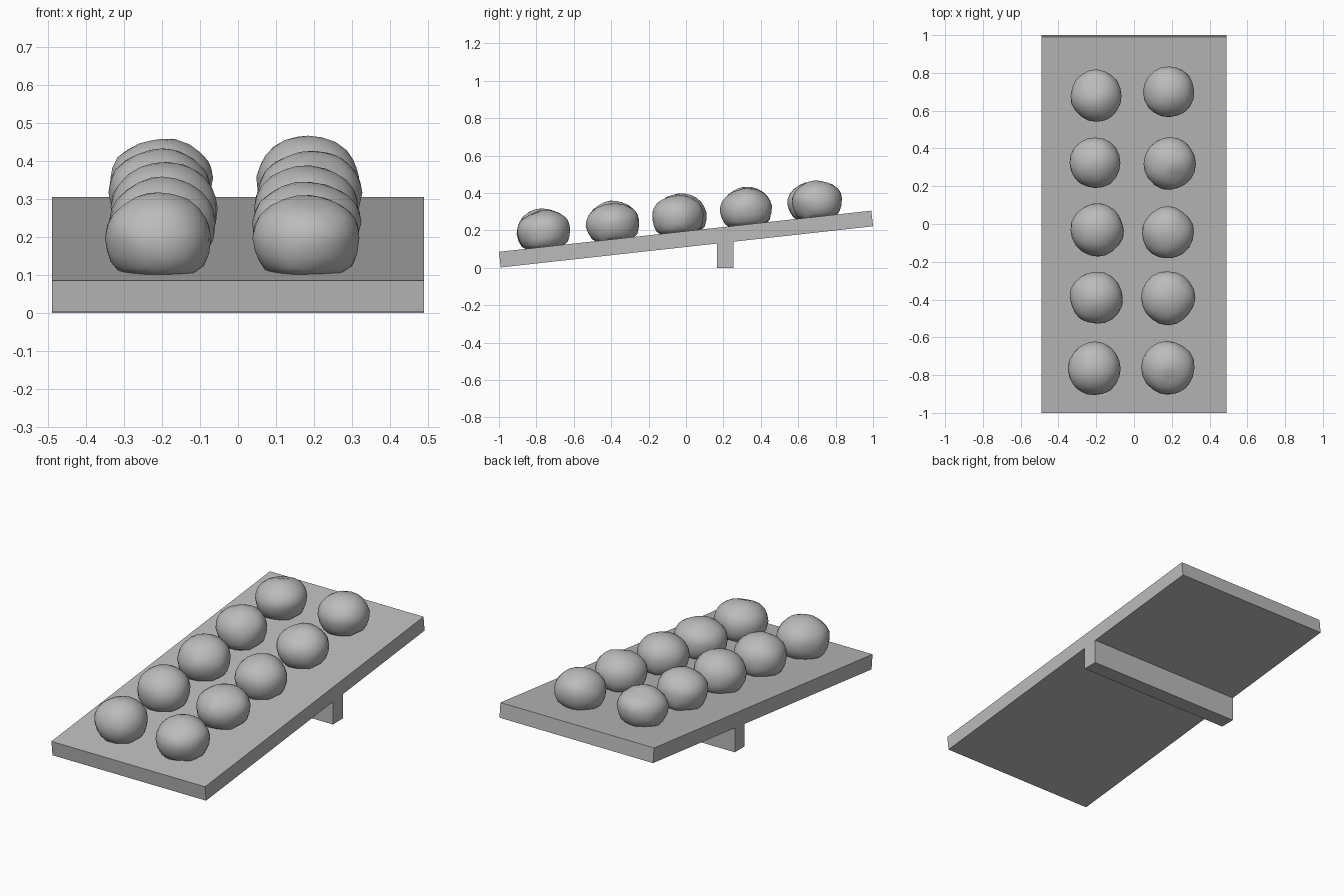
import bpy, bmesh, math
from mathutils import Matrix, Vector, noise

cube = bpy.data.objects.get("Cube")
if cube:
    bpy.data.objects.remove(cube, do_unlink=True)

TILT = math.atan2(0.22, 1.99)
THICK = 0.084
BOARD = Matrix.Translation((0, 0, 0.154)) @ Matrix.Rotation(TILT, 4, 'X')

gray = bpy.data.materials.new("plain_gray")
gray.use_nodes = True
gray.diffuse_color = (0.5, 0.5, 0.5, 1)
gray.node_tree.nodes["Principled BSDF"].inputs["Base Color"].default_value = (0.5, 0.5, 0.5, 1)


def make_object(name, bm, matrix):
    mesh = bpy.data.meshes.new(name)
    bm.to_mesh(mesh)
    bm.free()
    mesh.materials.append(gray)
    obj = bpy.data.objects.new(name, mesh)
    obj.matrix_world = matrix
    bpy.context.collection.objects.link(obj)
    return obj


def box(name, size, matrix):
    bm = bmesh.new()
    bmesh.ops.create_cube(bm, size=1)
    bmesh.ops.scale(bm, vec=size, verts=bm.verts)
    return make_object(name, bm, matrix)


def lump(name, x, y, radius, height, dent, seed):
    """Uneven rounded dome with a flat base, resting on the board."""
    base = 0.085
    bm = bmesh.new()
    bmesh.ops.create_icosphere(bm, subdivisions=3, radius=1)
    for v in bm.verts:
        d = v.co.normalized()
        wobble = 1 + 0.045 * noise.noise(d * 1.5 + Vector((seed * 7.3, 0, 0)))
        # Soft hollow near the crown
        if dent:
            away = (d - Vector((dent[0], dent[1], 1)).normalized()).length
            wobble -= 0.14 * math.exp(-(away / 0.3) ** 2)
        rise = height - base if d.z > 0 else 0.14
        v.co = (d.x * radius * wobble, d.y * radius * wobble,
                max(d.z * rise * wobble, -base - 0.003))
    for f in bm.faces:
        f.smooth = True
    place = Matrix.Translation((x, (y + 0.013) / math.cos(TILT), THICK / 2 + base))
    obj = make_object(name, bm, BOARD @ place)
    bpy.ops.object.select_all(action='DESELECT')
    obj.select_set(True)
    bpy.context.view_layer.objects.active = obj
    bpy.ops.object.shade_smooth_by_angle(angle=math.radians(40))


# Sloping board and the bar that props it up
box("board", (0.98, 2.003, THICK), BOARD)
box("support_bar", (0.98, 0.09, 0.16), Matrix.Translation((0, 0.21, 0.08)))

# Two columns of lumps, front to back: x, y, radius, height, dent direction
right_column = [
    (-0.208, -0.765, 0.141, 0.206, None),
    (-0.20, -0.39, 0.140, 0.204, None),
    (-0.195, -0.03, 0.141, 0.205, None),
    (-0.205, 0.325, 0.136, 0.199, None),
    (-0.20, 0.68, 0.137, 0.188, (-0.1, 0.5)),
]
left_column = [
    (0.18, -0.76, 0.142, 0.200, (0.1, -0.35)),
    (0.18, -0.39, 0.143, 0.192, None),
    (0.18, -0.045, 0.138, 0.198, None),
    (0.19, 0.32, 0.138, 0.196, (0.3, -0.5)),
    (0.185, 0.70, 0.136, 0.192, None),
]
for side, column in (("right", right_column), ("left", left_column)):
    for i, spec in enumerate(column):
        lump(f"{side}_lump_{i + 1}", *spec, seed=i + (10 if side == "left" else 0))
